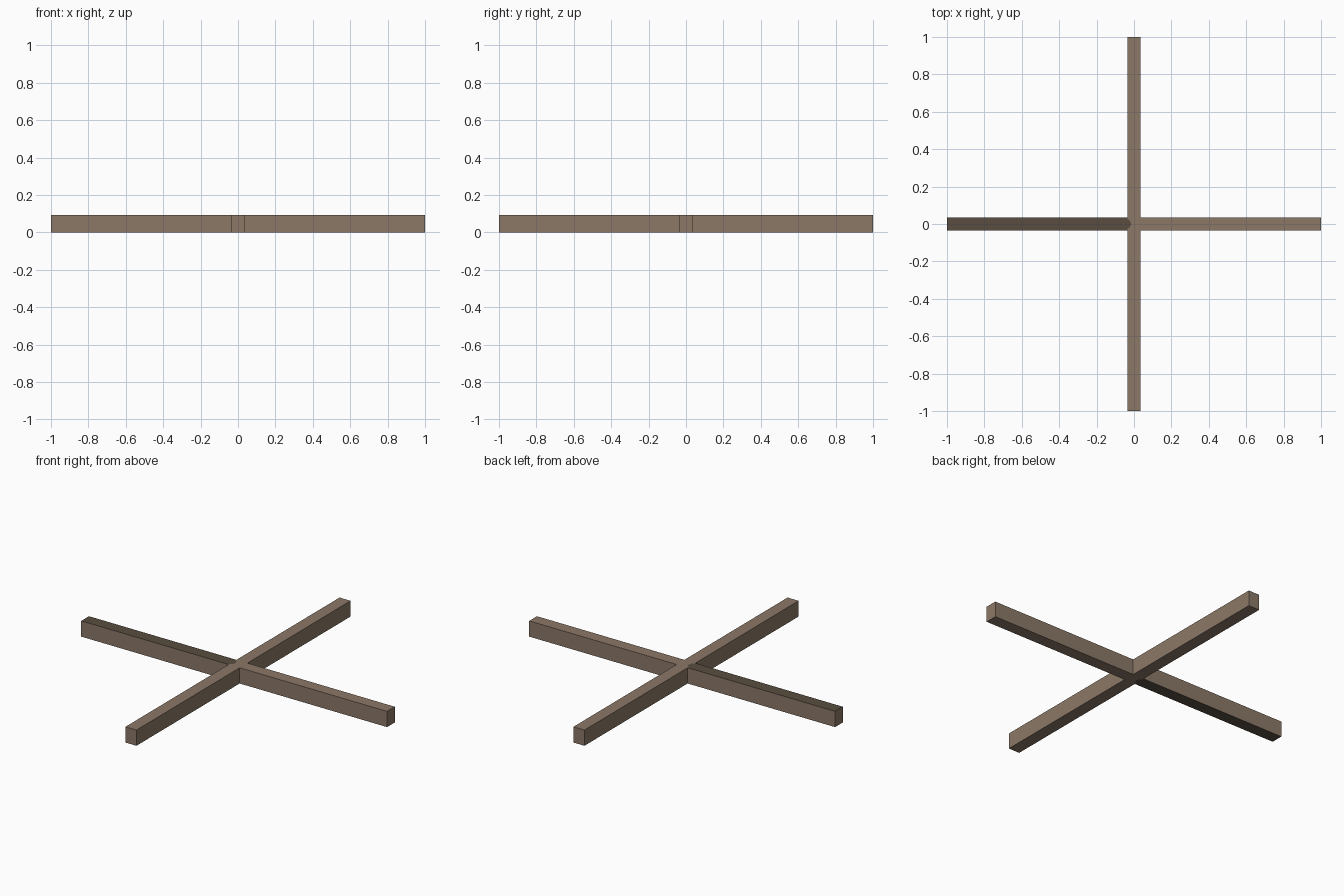
import bpy, bmesh

if "Cube" in bpy.data.objects:
    bpy.data.objects.remove(bpy.data.objects["Cube"])

W, H, L = 0.036, 0.093, 1.0   # half width, height, arm length


def material(name, rgb):
    m = bpy.data.materials.new(name)
    m.diffuse_color = (*rgb, 1)
    m.use_nodes = True
    m.node_tree.nodes["Principled BSDF"].inputs["Base Color"].default_value = m.diffuse_color
    return m


brown = material("brown wood", (0.262, 0.188, 0.136))
dark = material("dark wood", (0.100, 0.076, 0.052))

# Cross: hub cell plus four arms, each with a top and bottom face
# The dark arm ends in a small blunt tip that reaches into the hub
tip = [(-W, -0.026), (-0.022, -0.018), (-0.016, 0), (-0.022, 0.018), (-W, 0.026)]
hub = [(W, -W), (W, W), (-W, W)] + tip[::-1] + [(-W, -W)]
cells = [
    (hub, 0),
    (tip, 1),
    ([(W, -W), (L, -W), (L, W), (W, W)], 0),
    ([(W, W), (W, L), (-W, L), (-W, W)], 0),
    ([(-W, -W), (-W, -L), (W, -L), (W, -W)], 0),
    ([(-W, W), (-L, W), (-L, -W), (-W, -W), tip[0], tip[-1]], 1),
]

bm = bmesh.new()
for points, index in cells:
    face = bm.faces.new([bm.verts.new((x, y, 0)) for x, y in points])
    face.material_index = index
bmesh.ops.remove_doubles(bm, verts=bm.verts, dist=1e-5)
bmesh.ops.recalc_face_normals(bm, faces=bm.faces)

# Raise the flat cross into solid beams
result = bmesh.ops.extrude_face_region(bm, geom=bm.faces[:], use_keep_orig=True)
top = [v for v in result["geom"] if isinstance(v, bmesh.types.BMVert)]
bmesh.ops.translate(bm, verts=top, vec=(0, 0, H))
bmesh.ops.recalc_face_normals(bm, faces=bm.faces)

# Beam sides are all the lighter brown
for face in bm.faces:
    if abs(face.normal.z) < 0.5:
        face.material_index = 0

mesh = bpy.data.meshes.new("crossed_beams")
bm.to_mesh(mesh)
bm.free()
mesh.materials.append(brown)
mesh.materials.append(dark)
bpy.context.collection.objects.link(bpy.data.objects.new("crossed_beams", mesh))
